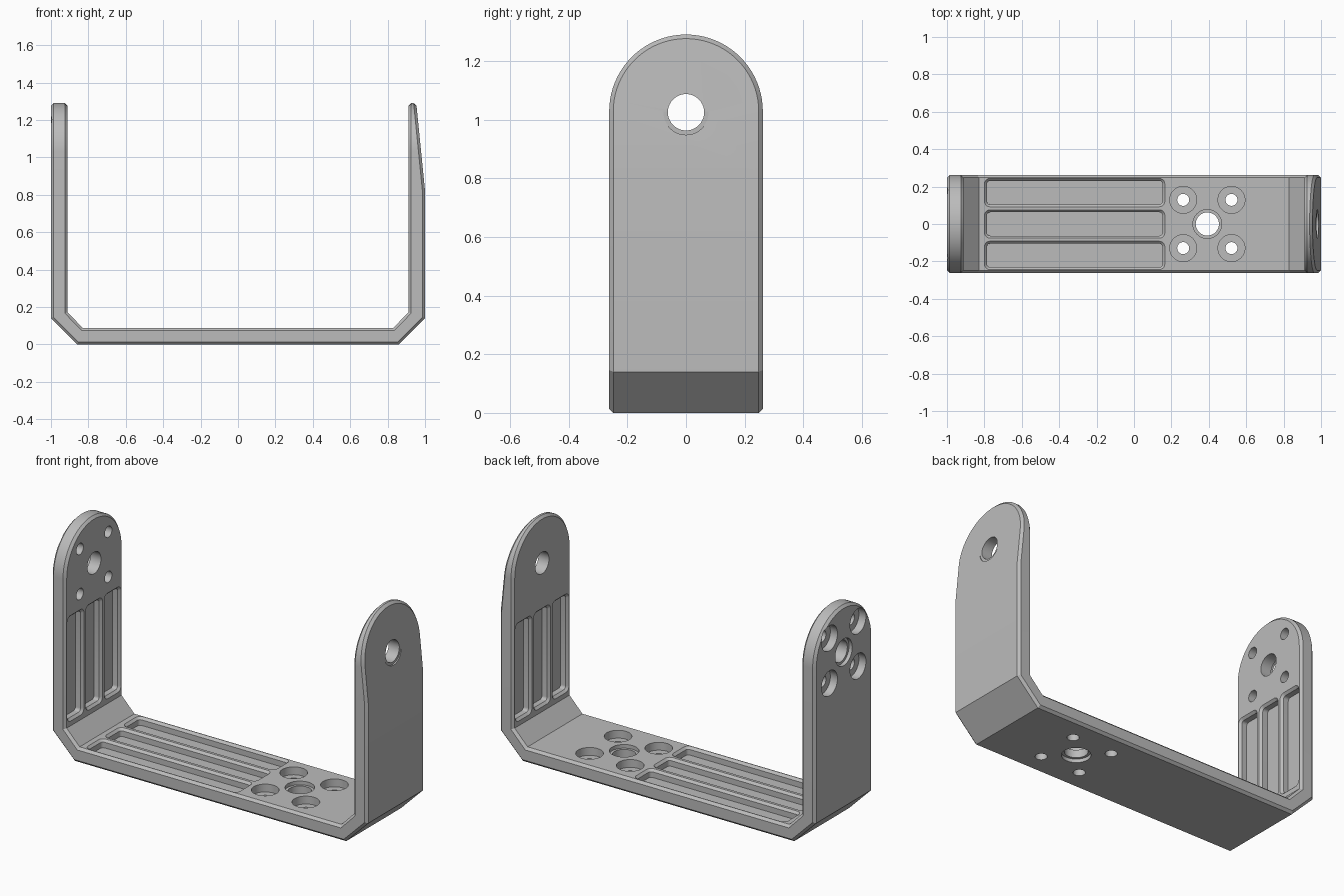
import bpy, bmesh, math
from mathutils import Matrix, Vector

cube = bpy.data.objects.get("Cube")
if cube:
    bpy.data.objects.remove(cube, do_unlink=True)

HALF_W = 0.262      # half depth of the strap
ARCH_Z = 1.028      # centre of the rounded arm ends
WALL = 0.088        # strap thickness
INNER = 1 - WALL
BOLT = 0.129        # bolt offset from the pivot
POCKET_DEPTH = 0.045
HOLE_X = 0.392

metal = bpy.data.materials.new("grey metal")
metal.use_nodes = True
grey = (0.5, 0.5, 0.5, 1)
metal.diffuse_color = grey
metal.node_tree.nodes["Principled BSDF"].inputs["Base Color"].default_value = grey


def loft(bm, rings):
    """Skin a stack of closed rings and cap both ends."""
    loops = [[bm.verts.new(p) for p in ring] for ring in rings]
    n = len(loops[0])
    for a, b in zip(loops, loops[1:]):
        for i in range(n):
            j = (i + 1) % n
            bm.faces.new((a[i], a[j], b[j], b[i]))
    bm.faces.new(loops[0])
    bm.faces.new(loops[-1])


def make_object(name, bm):
    bmesh.ops.recalc_face_normals(bm, faces=bm.faces)
    mesh = bpy.data.meshes.new(name)
    bm.to_mesh(mesh)
    bm.free()
    mesh.materials.append(metal)
    obj = bpy.data.objects.new(name, mesh)
    bpy.context.collection.objects.link(obj)
    return obj


def add_boolean(obj, cutter, operation):
    cutter.hide_render = True
    mod = obj.modifiers.new(operation.title(), 'BOOLEAN')
    mod.operation = operation
    mod.object = cutter
    mod.solver = 'EXACT'


def plane(origin, u, v, n):
    """Frame on a surface: u along the strap, v across it, n outwards."""
    m = Matrix((u, v, n)).transposed().to_4x4()
    m.translation = origin
    return m


def stepped_hole(bm, frame, u, v, steps, sides=40):
    """Round cutter from (height, radius) steps."""
    rings = []
    for h, r in steps:
        rings.append([frame @ Vector((u + r * math.cos(t), v + r * math.sin(t), h))
                      for t in (math.tau * i / sides for i in range(sides))])
    loft(bm, rings)


def pocket(bm, frame, u0, u1, v, half):
    """Rounded pocket with a chamfered rim."""
    mid, length = (u0 + u1) / 2, (u1 - u0) / 2
    rings = []
    for h, inset in ((0.05, 0), (0, 0), (-0.013, 0.013), (-POCKET_DEPTH, 0.013)):
        r = 0.03 - inset
        ring = []
        for k, (sx, sy) in enumerate(((1, 1), (-1, 1), (-1, -1), (1, -1))):
            for s in range(6):
                t = math.pi / 2 * (k + s / 5)
                ring.append(frame @ Vector((
                    mid + sx * (length - inset - r) + r * math.cos(t),
                    v + sy * (half - inset - r) + r * math.sin(t), h)))
        rings.append(ring)
    loft(bm, rings)


def three_pockets(bm, frame, u0, u1):
    for v in (-0.168, 0, 0.168):
        pocket(bm, frame, u0, u1, v, 0.076)


# U-shaped strap, with the outer side of one arm tapered
outline = [(-0.86, 0), (0.86, 0), (1, 0.14), (1, 0.82), (0.949, 1.33),
           (INNER, 1.33), (INNER, 0.173), (0.83, WALL), (-0.83, WALL),
           (-INNER, 0.173), (-INNER, 1.33), (-1, 1.33), (-1, 0.14)]
bm = bmesh.new()
loft(bm, [[(x, y, z) for x, z in outline] for y in (-0.4, 0.4)])
bracket = make_object("bracket", bm)

# Side silhouette that rounds the arm ends
side = [(-HALF_W, -0.3), (HALF_W, -0.3)]
side += [(HALF_W * math.cos(math.pi * i / 40), ARCH_Z + HALF_W * math.sin(math.pi * i / 40))
         for i in range(41)]
bm = bmesh.new()
loft(bm, [[(x, y, z) for y, z in side] for x in (-1.2, 1.2)])
arch = make_object("arch_cutter", bm)

# Surface frames
X, Y, Z = Vector((1, 0, 0)), Vector((0, 1, 0)), Vector((0, 0, 1))
floor = plane((0, 0, WALL), X, Y, Z)
bolted_in = plane((-INNER, 0, 0), Z, Y, X)
bolted_out = plane((-1, 0, 0), Z, Y, -X)
pivot_in = plane((INNER, 0, 0), Z, Y, -X)
pivot_out = plane((1, 0, 0), Z, Y, X)

# Pockets and holes
bm = bmesh.new()
three_pockets(bm, floor, -0.8, 0.165)
three_pockets(bm, bolted_in, 0.2, 0.805)
three_pockets(bm, pivot_in, 0.2, 0.765)

bolt_steps = ((0.05, 0.072), (-0.045, 0.072), (-0.045, 0.032), (-0.15, 0.032))
for frame, u in ((floor, HOLE_X), (bolted_out, ARCH_Z - 0.003)):
    for su in (-1, 1):
        for sv in (-1, 1):
            stepped_hole(bm, frame, u + su * BOLT, sv * BOLT, bolt_steps)
recess = ((0.05, 0.077), (-0.021, 0.077), (-0.021, 0.062))
stepped_hole(bm, floor, HOLE_X, 0,
             recess + ((-WALL + 0.021, 0.062), (-WALL + 0.021, 0.077), (-0.15, 0.077)))
for frame in (bolted_out, pivot_out):
    stepped_hole(bm, frame, ARCH_Z - 0.003, 0, recess + ((-0.15, 0.062),))
cutters = make_object("recess_cutter", bm)

# Round the ends, chamfer the rim, then cut the recesses
add_boolean(bracket, arch, 'INTERSECT')
bevel = bracket.modifiers.new("Chamfer", 'BEVEL')
bevel.width = 0.014
bevel.segments = 1
bevel.limit_method = 'ANGLE'
bevel.angle_limit = math.radians(60)
add_boolean(bracket, cutters, 'DIFFERENCE')

bpy.context.view_layer.update()
depsgraph = bpy.context.evaluated_depsgraph_get()
result = bpy.data.meshes.new_from_object(bracket.evaluated_get(depsgraph))
bracket.modifiers.clear()
bracket.data = result
for helper in (arch, cutters):
    bpy.data.objects.remove(helper, do_unlink=True)

bpy.ops.object.select_all(action='DESELECT')
bracket.select_set(True)
bpy.context.view_layer.objects.active = bracket
bpy.ops.object.shade_smooth_by_angle(angle=math.radians(25))
